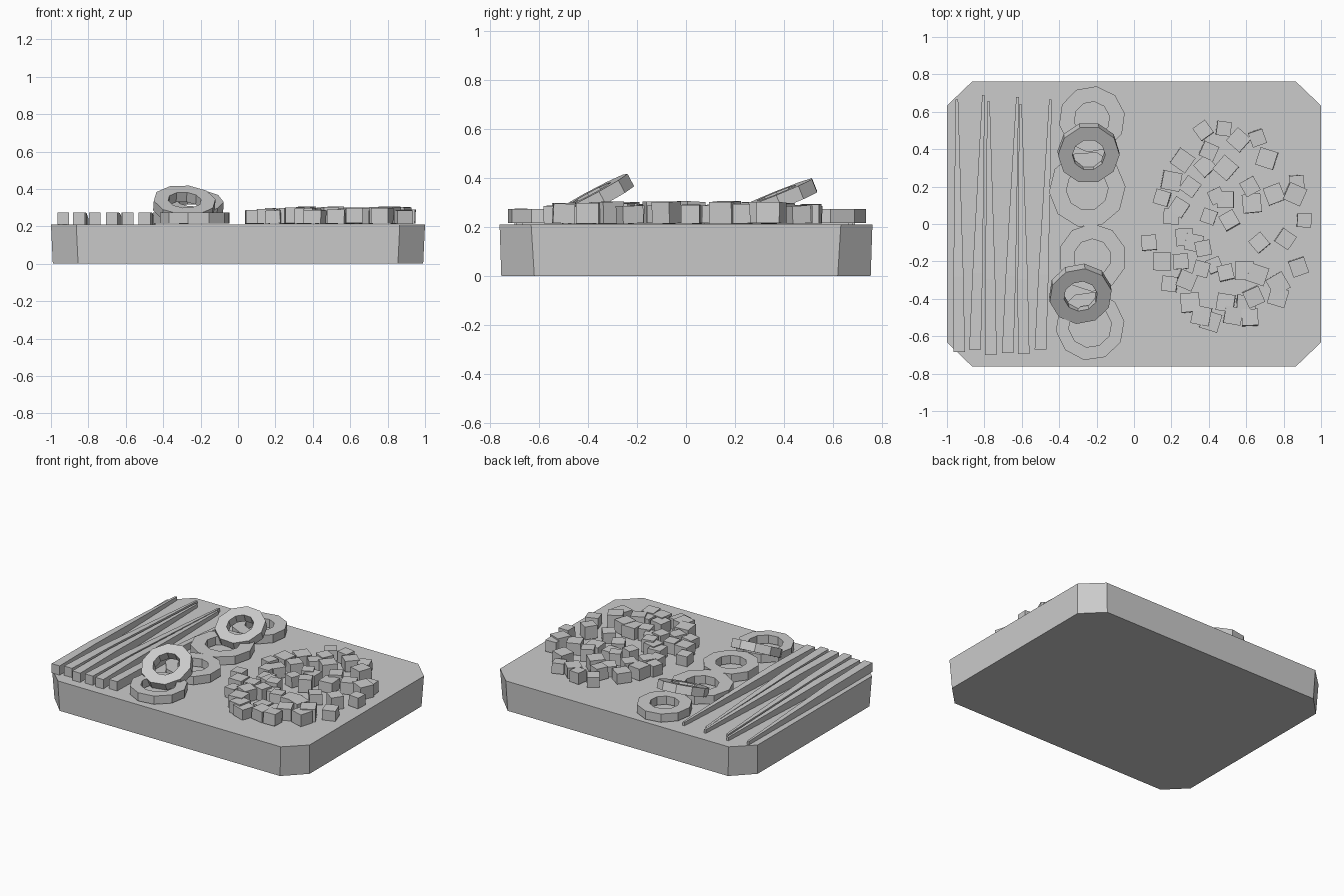
import bpy, bmesh, math, random
from mathutils import Matrix

if "Cube" in bpy.data.objects:
    bpy.data.objects.remove(bpy.data.objects["Cube"])

random.seed(4)
grey = bpy.data.materials.new("plain_grey")
grey.diffuse_color = (0.6, 0.6, 0.6, 1)
grey.use_nodes = True
grey.node_tree.nodes["Principled BSDF"].inputs["Base Color"].default_value = grey.diffuse_color


def finish(name, bm):
    bmesh.ops.recalc_face_normals(bm, faces=bm.faces)
    mesh = bpy.data.meshes.new(name)
    bm.to_mesh(mesh)
    bm.free()
    mesh.materials.append(grey)
    obj = bpy.data.objects.new(name, mesh)
    bpy.context.collection.objects.link(obj)
    return obj


def loft(name, loops):
    """Skin a stack of equal-length point loops and cap both ends."""
    bm = bmesh.new()
    rows = [[bm.verts.new(p) for p in loop] for loop in loops]
    n = len(rows[0])
    for a, b in zip(rows, rows[1:]):
        for i in range(n):
            j = (i + 1) % n
            bm.faces.new((a[i], a[j], b[j], b[i]))
    bm.faces.new(rows[0])
    bm.faces.new(rows[-1])
    return finish(name, bm)


def octagon(x, y, cx, cy, z):
    return [(x, -cy, z), (x, cy, z), (cx, y, z), (-cx, y, z),
            (-x, cy, z), (-x, -cy, z), (-cx, -y, z), (cx, -y, z)]


# Cutting board with clipped corners and a slight taper
loft("board", [octagon(0.99, 0.755, 0.855, 0.62, 0),
               octagon(1.0, 0.762, 0.865, 0.633, 0.21)])

# Tapered vegetable sticks: front x, back x, front y, back y
TOP = 0.21
sticks = [(-0.935, -0.947, -0.685, 0.665), (-0.85, -0.805, -0.67, 0.69),
          (-0.765, -0.778, -0.70, 0.655), (-0.675, -0.623, -0.69, 0.68),
          (-0.59, -0.607, -0.695, 0.64), (-0.50, -0.447, -0.67, 0.665)]
for fx, bx, fy, by in sticks:
    loops = []
    for t, w, h in ((0, 0.031, 0.065), (0.3, 0.027, 0.062), (1, 0.007, 0.025)):
        x, y = fx + (bx - fx) * t, fy + (by - fy) * t
        loops.append([(x - w, y, TOP), (x + w, y, TOP),
                      (x + w, y, TOP + h), (x - w, y, TOP + h)])
    loft("vegetable_stick", loops)


# Ten-sided onion rings
def ring(name, loc, outer, inner, tilt=0, roll=0, spin=0):
    bm = bmesh.new()
    n, half = 10, 0.029
    profile = [(outer, -half), (outer, half), (inner, half), (inner, -half)]
    rows = []
    for i in range(n):
        a = math.tau * i / n
        rows.append([bm.verts.new((r * math.cos(a), r * math.sin(a), z))
                     for r, z in profile])
    for i in range(n):
        a, b = rows[i], rows[(i + 1) % n]
        for k in range(4):
            m = (k + 1) % 4
            bm.faces.new((a[k], b[k], b[m], a[m]))
    bm.transform(Matrix.Translation(loc)
                 @ Matrix.Rotation(math.radians(roll), 4, 'Y')
                 @ Matrix.Rotation(math.radians(tilt), 4, 'X')
                 @ Matrix.Rotation(math.radians(spin), 4, 'Z'))
    finish(name, bm)


ring("flat_ring", (-0.225, 0.56, 0.245), 0.178, 0.095, spin=10)
ring("flat_ring", (-0.25, 0.185, 0.245), 0.205, 0.112, spin=4)
ring("flat_ring", (-0.223, -0.18, 0.245), 0.182, 0.10, spin=18)
ring("flat_ring", (-0.235, -0.545, 0.245), 0.185, 0.115, spin=8)
ring("leaning_ring", (-0.243, 0.38, 0.312), 0.165, 0.088, tilt=22, roll=3)
ring("leaning_ring", (-0.287, -0.373, 0.315), 0.168, 0.09, tilt=28, roll=4, spin=12)

# Heap of diced cubes
spots = [(.37, .50), (.48, .51), (.56, .45), (.66, .46), (.71, .35), (.40, .39),
         (.26, .34), (.38, .31), (.49, .30), (.20, .23), (.30, .20), (.15, .14),
         (.44, .15), (.49, .13), (.24, .09), (.62, .20), (.63, .11), (.75, .16),
         (.87, .22), (.86, .16), (.91, .02), (.81, -.08), (.67, -.10), (.51, .02),
         (.40, .04), (.20, .04), (.08, -.10), (.27, -.07), (.37, -.13), (.15, -.20),
         (.25, -.20), (.36, -.24), (.43, -.22), (.49, -.26), (.59, -.25), (.66, -.27),
         (.88, -.23), (.77, -.32), (.77, -.39), (.64, -.39), (.60, -.43), (.49, -.42),
         (.30, -.42), (.28, -.30), (.19, -.32), (.41, -.52), (.36, -.49), (.53, -.49),
         (.62, -.50), (.32, -.10)]
bm = bmesh.new()
for x, y in spots:
    s = random.uniform(0.075, 0.102)
    h = random.uniform(0.07, 0.09)
    m = (Matrix.Translation((x, y, TOP + 0.005 + h / 2))
         @ Matrix.Rotation(random.uniform(0, math.pi / 2), 4, 'Z')
         @ Matrix.Rotation(random.uniform(-0.05, 0.05), 4, 'X')
         @ Matrix.Diagonal((s, s, h, 1)))
    bmesh.ops.create_cube(bm, size=1, matrix=m)
finish("diced_cubes", bm)
